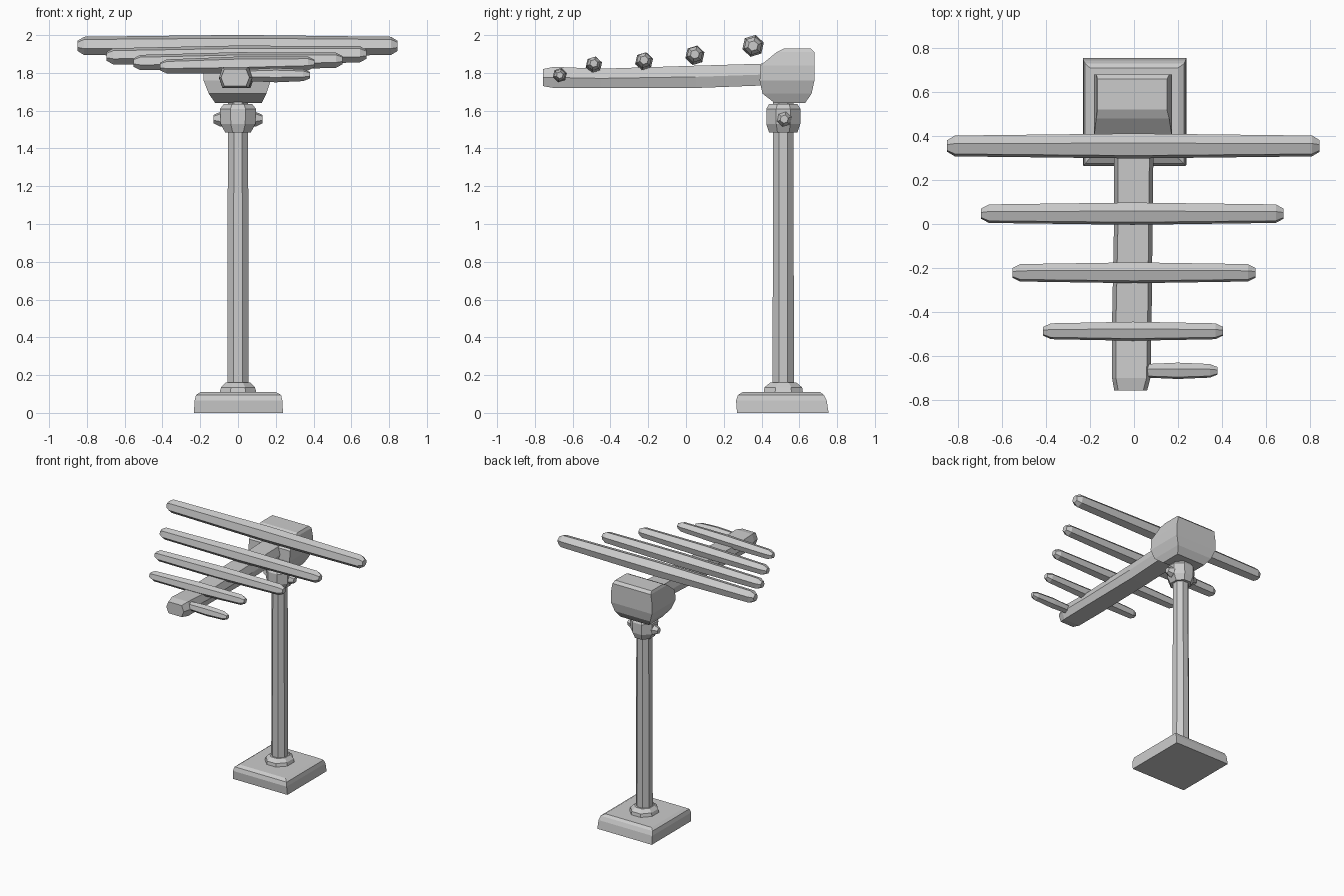
import bpy, bmesh, math
from mathutils import Vector

if "Cube" in bpy.data.objects:
    bpy.data.objects.remove(bpy.data.objects["Cube"])

metal = bpy.data.materials.new("light_grey_metal")
metal.diffuse_color = (0.6, 0.6, 0.6, 1)
metal.use_nodes = True
metal.node_tree.nodes["Principled BSDF"].inputs["Base Color"].default_value = metal.diffuse_color


def loft(name, rings):
    """Skin a stack of equal-length 3D rings and cap both ends."""
    bm = bmesh.new()
    loops = [[bm.verts.new(p) for p in ring] for ring in rings]
    n = len(loops[0])
    for a, b in zip(loops, loops[1:]):
        for i in range(n):
            j = (i + 1) % n
            bm.faces.new((a[i], a[j], b[j], b[i]))
    bm.faces.new(loops[0][::-1])
    bm.faces.new(loops[-1])
    bmesh.ops.recalc_face_normals(bm, faces=bm.faces)
    mesh = bpy.data.meshes.new(name)
    bm.to_mesh(mesh)
    bm.free()
    mesh.materials.append(metal)
    obj = bpy.data.objects.new(name, mesh)
    bpy.context.collection.objects.link(obj)
    return obj


def rect(z, x0, x1, y0, y1):
    return [(x0, y0, z), (x1, y0, z), (x1, y1, z), (x0, y1, z)]


def ring_z(z, rx, ry, n=8, cy=0.515):
    """Horizontal polygon around the mast, with flat sides facing the axes."""
    k = 1 / math.cos(math.pi / n)
    return [(rx * k * math.cos(2 * math.pi * (i + 0.5) / n),
             cy + ry * k * math.sin(2 * math.pi * (i + 0.5) / n), z) for i in range(n)]


def ring_x(x, y, z, r, n=6):
    return [(x, y + r * math.cos(2 * math.pi * i / n + 0.3),
             z + r * math.sin(2 * math.pi * i / n + 0.3)) for i in range(n)]


def bar(name, x0, x1, y, z, r, tilt=0.0):
    """Faceted rod with blunt pointed ends, slightly fuller in the middle."""
    mid, tip = (x0 + x1) / 2, 0.035
    spans = [(x0, 0.5), (x0 + tip, 0.9), (mid, 1.08), (x1 - tip, 0.9), (x1, 0.5)]
    return loft(name, [ring_x(x, y, z + tilt * (x - mid), r * s) for x, s in spans])


# Foot plate with a chamfered top edge, and the collar on it
loft("base_plate", [rect(0, -0.233, 0.238, 0.27, 0.755),
                    rect(0.065, -0.23, 0.235, 0.265, 0.745),
                    rect(0.095, -0.222, 0.228, 0.275, 0.73),
                    rect(0.11, -0.20, 0.20, 0.30, 0.71)])
loft("base_collar", [ring_z(0.10, 0.10, 0.105), ring_z(0.135, 0.09, 0.10),
                     ring_z(0.16, 0.065, 0.07)])

# Mast
loft("mast", [ring_z(0.12, 0.057, 0.057), ring_z(1.68, 0.053, 0.053)])

# Clamp below the head, with its cross bolt
loft("mast_clamp", [ring_z(1.485, 0.068, 0.075), ring_z(1.53, 0.092, 0.09),
                    ring_z(1.61, 0.095, 0.09), ring_z(1.635, 0.075, 0.075)])
bar("clamp_bolt", -0.13, 0.13, 0.52, 1.555, 0.044)

# Head block: narrow underside, sloped front top
loft("head_block", [rect(1.64, -0.12, 0.125, 0.47, 0.63),
                    rect(1.69, -0.155, 0.15, 0.405, 0.665),
                    rect(1.76, -0.182, 0.173, 0.39, 0.68),
                    rect(1.84, -0.182, 0.173, 0.395, 0.68),
                    rect(1.91, -0.172, 0.16, 0.48, 0.68),
                    rect(1.93, -0.165, 0.15, 0.52, 0.66)])


# Boom reaching forward, slightly narrower on its top face
def boom_ring(y, x0, x1, z0, z1):
    m, e = (z0 + z1) / 2, 0.018
    return [(x0 + e, y, z0), (x1 - e, y, z0), (x1, y, m),
            (x1 - e, y, z1), (x0 + e, y, z1), (x0, y, m)]


loft("boom", [boom_ring(-0.757, -0.09, 0.06, 1.73, 1.82),
              boom_ring(-0.70, -0.10, 0.075, 1.72, 1.832),
              boom_ring(-0.45, -0.10, 0.08, 1.72, 1.822),
              boom_ring(0.05, -0.09, 0.085, 1.72, 1.838),
              boom_ring(0.45, -0.09, 0.09, 1.735, 1.85)])

# Cross rods, longest at the back; the front one survives on one side only
for i, (x0, x1, y, z, r, tilt) in enumerate([
        (-0.85, 0.845, 0.355, 1.943, 0.055, 0.0),
        (-0.695, 0.68, 0.047, 1.893, 0.049, 0.008),
        (-0.553, 0.553, -0.222, 1.861, 0.046, 0.012),
        (-0.413, 0.405, -0.488, 1.842, 0.042, 0.02),
        (0.02, 0.38, -0.668, 1.788, 0.036, 0.0)]):
    bar(f"cross_rod_{i + 1}", x0, x1, y, z, r, tilt)
